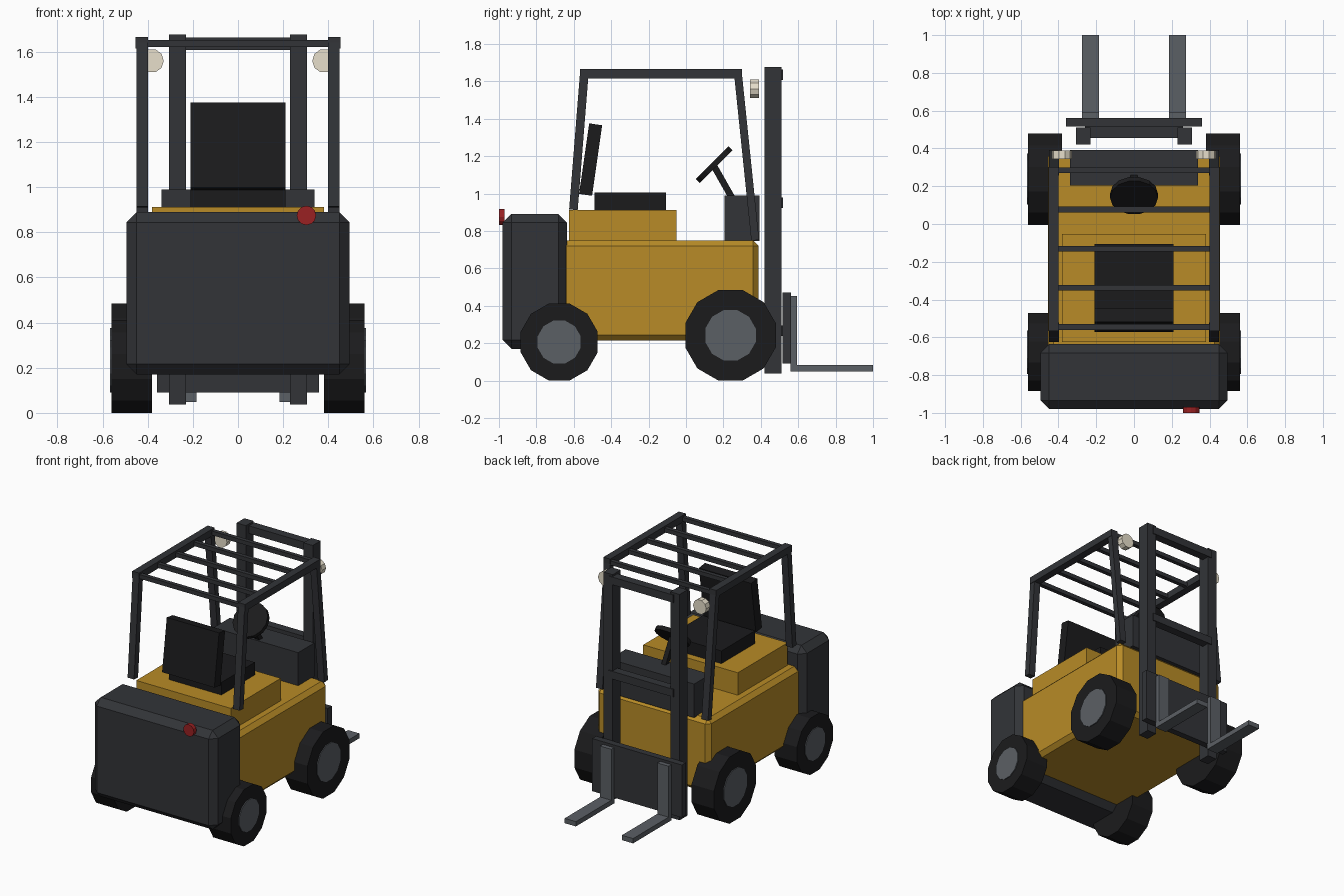
import bpy, bmesh
from math import pi, sin, cos, atan2, hypot
from mathutils import Matrix, Euler

if "Cube" in bpy.data.objects:
    bpy.data.objects.remove(bpy.data.objects["Cube"])


def material(name, rgb):
    m = bpy.data.materials.new(name)
    m.diffuse_color = (*rgb, 1)
    m.use_nodes = True
    m.node_tree.nodes["Principled BSDF"].inputs["Base Color"].default_value = m.diffuse_color
    return m


YELLOW = material("yellow_paint", (0.48, 0.26, 0.02))
DARK = material("dark_frame", (0.032, 0.034, 0.039))
BLACK = material("black_rubber", (0.011, 0.011, 0.012))
STEEL = material("steel", (0.105, 0.115, 0.13))
RED = material("red_lens", (0.32, 0.015, 0.016))
CREAM = material("lamp_lens", (0.8, 0.74, 0.6))


def finish(name, bm, mat, loc, rot):
    bmesh.ops.recalc_face_normals(bm, faces=bm.faces)
    bm.transform(Matrix.Translation(loc) @ Euler(rot).to_matrix().to_4x4())
    me = bpy.data.meshes.new(name)
    bm.to_mesh(me)
    bm.free()
    me.materials.append(mat)
    ob = bpy.data.objects.new(name, me)
    bpy.context.collection.objects.link(ob)
    return ob


def block(name, mat, size, loc, rot=(0, 0, 0), bevel=0):
    bm = bmesh.new()
    bmesh.ops.create_cube(bm, size=1)
    bmesh.ops.scale(bm, vec=size, verts=bm.verts)
    if bevel:
        bmesh.ops.bevel(bm, geom=bm.edges[:], offset=bevel, segments=1,
                        affect='EDGES')
    return finish(name, bm, mat, loc, rot)


def box(name, mat, x, y, z, bevel=0):
    """Axis-aligned box from (min, max) ranges."""
    r = (x, y, z)
    return block(name, mat, [b - a for a, b in r],
                 [(a + b) / 2 for a, b in r], bevel=bevel)


def beam(name, mat, x, p, q, width, thick):
    """Slanted bar between two (y, z) points."""
    dy, dz = q[0] - p[0], q[1] - p[1]
    return block(name, mat, (width, thick, hypot(dy, dz)),
                 (x, (p[0] + q[0]) / 2, (p[1] + q[1]) / 2),
                 (atan2(-dy, dz), 0, 0))


def prism(name, mat, sides, radius, depth, loc, rot, phase=0):
    bm = bmesh.new()
    ring = [bm.verts.new((radius * cos(phase + 2 * pi * i / sides),
                          radius * sin(phase + 2 * pi * i / sides), -depth / 2))
            for i in range(sides)]
    face = bm.faces.new(ring)
    ext = bmesh.ops.extrude_face_region(bm, geom=[face], use_keep_orig=True)
    top = [g for g in ext["geom"] if isinstance(g, bmesh.types.BMVert)]
    bmesh.ops.translate(bm, vec=(0, 0, depth), verts=top)
    return finish(name, bm, mat, loc, rot)


ALONG_X, ALONG_Y = (0, pi / 2, 0), (pi / 2, 0, 0)

# Chassis, engine hood, counterweight, dashboard
box("body", YELLOW, (-0.455, 0.455), (-0.67, 0.387), (0.213, 0.75), 0.03)
box("engine_hood", YELLOW, (-0.38, 0.38), (-0.625, -0.052), (0.74, 0.913))
box("counterweight", DARK, (-0.495, 0.495), (-0.98, -0.636), (0.17, 0.89), 0.046)
box("dashboard", DARK, (-0.34, 0.34), (0.205, 0.392), (0.745, 0.99))
prism("tail_light", RED, 12, 0.043, 0.03, (0.303, -0.985, 0.875), ALONG_Y)

# Seat
box("seat_cushion", BLACK, (-0.21, 0.21), (-0.49, -0.107), (0.91, 1.005))
beam("seat_backrest", BLACK, 0, (-0.537, 0.993), (-0.483, 1.37), 0.42, 0.07)

# Steering
beam("steering_column", BLACK, 0, (0.25, 0.97), (0.148, 1.15), 0.035, 0.035)
prism("steering_wheel", BLACK, 14, 0.127, 0.03, (0, 0.15, 1.155), (pi / 4, 0, 0))

for side, s in (("left", -1), ("right", 1)):
    # Wheels
    for end, y, r, hub in (("front", 0.238, 0.242, 0.135),
                           ("rear", -0.678, 0.206, 0.115)):
        k = cos(pi / 12)
        prism(f"{end}_{side}_tyre", BLACK, 12, r / k, 0.18,
              (s * 0.471, y, r), ALONG_X, pi / 12)
        prism(f"{end}_{side}_hub", STEEL, 12, hub / k, 0.17,
              (s * 0.482, y, r), ALONG_X, pi / 12)

    # Overhead guard posts and rails
    beam(f"{side}_front_post", DARK, s * 0.424, (0.37, 0.75), (0.278, 1.64), 0.052, 0.042)
    beam(f"{side}_rear_post", DARK, s * 0.424, (-0.602, 0.913), (-0.544, 1.64), 0.052, 0.046)
    block(f"{side}_roof_rail", DARK, (0.055, 0.867, 0.05), (s * 0.426, -0.133, 1.64))

    # Work lamps
    prism(f"{side}_lamp", CREAM, 10, 0.053, 0.046, (s * 0.382, 0.366, 1.56), ALONG_Y)

    # Mast uprights and forks
    block(f"{side}_mast_upright", DARK, (0.075, 0.09, 1.64), (s * 0.269, 0.466, 0.857))
    block(f"{side}_fork_shank", STEEL, (0.09, 0.035, 0.405), (s * 0.23, 0.576, 0.25))
    block(f"{side}_fork_blade", STEEL, (0.09, 0.44, 0.035), (s * 0.23, 0.78, 0.065))

# Roof bars
for i in range(5):
    block(f"roof_bar_{i + 1}", DARK, (0.82, 0.03, 0.03), (0, -0.545 + 0.2073 * i, 1.637))

# Mast crossbars and fork carriage
for i, z in enumerate((0.265, 0.95, 1.635)):
    block(f"mast_crossbar_{i + 1}", DARK, (0.52, 0.062, 0.056), (0, 0.487, z))
box("fork_carriage", DARK, (-0.36, 0.36), (0.515, 0.562), (0.09, 0.472))
